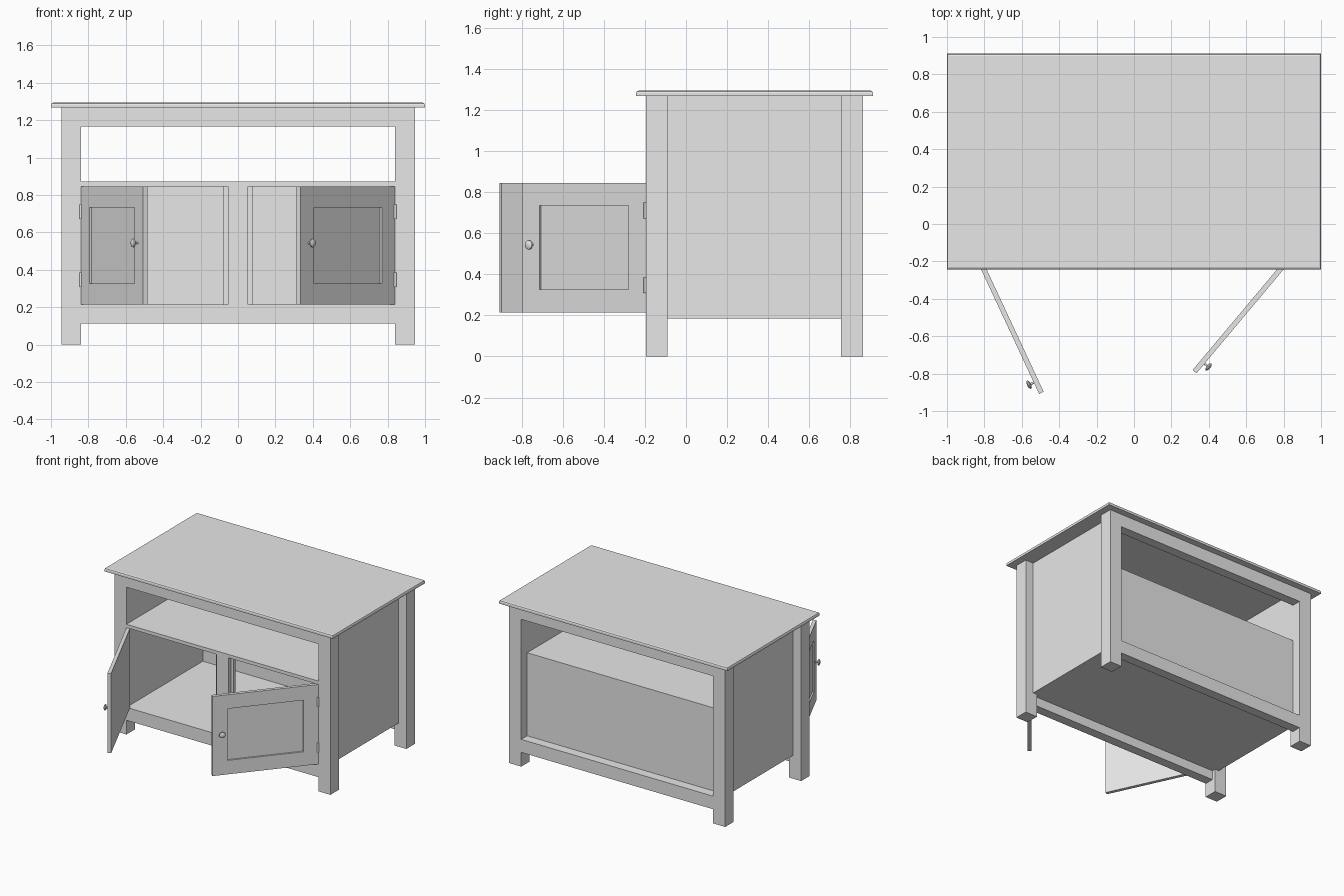
import bpy, bmesh, math
from mathutils import Matrix, Vector

cube = bpy.data.objects.get("Cube")
if cube:
    bpy.data.objects.remove(cube, do_unlink=True)

grey = bpy.data.materials.new("plain_grey")
grey.diffuse_color = (0.8, 0.8, 0.8, 1)
grey.use_nodes = True
grey.node_tree.nodes["Principled BSDF"].inputs["Base Color"].default_value = (0.8, 0.8, 0.8, 1)


def finish(name, bm, matrix=None):
    mesh = bpy.data.meshes.new(name)
    bmesh.ops.recalc_face_normals(bm, faces=bm.faces[:])
    bm.to_mesh(mesh)
    bm.free()
    mesh.materials.append(grey)
    obj = bpy.data.objects.new(name, mesh)
    bpy.context.collection.objects.link(obj)
    if matrix:
        obj.matrix_world = matrix
    return obj


def box_mesh(x, y, z):
    bm = bmesh.new()
    size = [b - a for a, b in (x, y, z)]
    centre = [(a + b) / 2 for a, b in (x, y, z)]
    bmesh.ops.create_cube(bm, size=1, matrix=Matrix.Translation(centre) @ Matrix.Diagonal((*size, 1)))
    return bm


def box(name, x, y, z):
    return finish(name, box_mesh(x, y, z))


def smooth(obj):
    bpy.ops.object.select_all(action="DESELECT")
    obj.select_set(True)
    bpy.context.view_layer.objects.active = obj
    bpy.ops.object.shade_smooth_by_angle(angle=math.radians(35))


# Main measurements
OUT, IN = 0.945, 0.84            # outer and inner leg faces in x
FRONT, BACK = -0.195, 0.86
LEG, RAIL = 0.105, 0.075
TOP = 1.267                      # underside of the table top
DOOR_LOW, DOOR_HIGH = 0.215, 0.845
DOOR_W, DOOR_T = 0.787, 0.027
PANEL_BACK = BACK - RAIL

# Table top with a chamfered upper edge
bm = box_mesh((-1, 1), (-0.243, 0.911), (TOP, 1.293))
rim = [e for e in bm.edges if all(v.co.z > 1.28 for v in e.verts)]
bmesh.ops.bevel(bm, geom=rim, offset=0.012, segments=2, profile=0.5, affect="EDGES")
finish("table_top", bm)

# Legs and recessed side panels
for side, s in (("left", 1), ("right", -1)):
    xs = sorted((s * IN, s * OUT))
    box(f"front_leg_{side}", xs, (FRONT, FRONT + LEG), (0, TOP))
    box(f"back_leg_{side}", xs, (BACK - LEG, BACK), (0, TOP))
    box(f"side_panel_{side}", sorted((s * IN, s * 0.875)),
        (FRONT + LEG, BACK - LEG), (0.185, TOP))

# Rails flush with the legs, front and back
for end, ys in (("front", (FRONT, FRONT + RAIL)), ("back", (PANEL_BACK, BACK))):
    box(f"{end}_top_rail", (-IN, IN), ys, (1.165, TOP))
    box(f"{end}_bottom_rail", (-IN, IN), ys, (0.112, DOOR_LOW))

# Cupboard floor, shelf, back panel
box("cupboard_floor", (-IN, IN), (FRONT + RAIL, PANEL_BACK), (0.185, DOOR_LOW))
box("shelf", (-IN, IN), (FRONT, PANEL_BACK), (DOOR_HIGH, 0.872))
box("back_panel", (-IN, IN), (PANEL_BACK - 0.025, PANEL_BACK), (DOOR_LOW, DOOR_HIGH))

# Centre stile and the wider door stop behind it
box("centre_stile", (-0.053, 0.053), (FRONT, FRONT + 0.03), (DOOR_LOW, DOOR_HIGH))
box("door_stop", (-0.078, 0.078), (FRONT + 0.03, FRONT + 0.055), (DOOR_LOW, DOOR_HIGH))

# Doors with a sunk panel, a turned knob and two hinges
KNOB = [(0.006, 0), (0.006, 0.018), (0.018, 0.02), (0.024, 0.026),
        (0.022, 0.032), (0.013, 0.037), (0, 0.039)]
for side, s, angle in (("left", 1, 50), ("right", -1, -65)):
    swing = Matrix.Translation((s * IN, FRONT, 0)) @ Matrix.Rotation(math.radians(angle), 4, "Z")

    bm = box_mesh(sorted((0, -s * DOOR_W)), (0, DOOR_T), (DOOR_LOW, DOOR_HIGH))
    bm.normal_update()
    face = [f for f in bm.faces if f.normal.y < -0.9]
    bmesh.ops.inset_region(bm, faces=face, thickness=0.157)
    bmesh.ops.inset_region(bm, faces=face, thickness=0.0003, depth=-0.012)
    finish(f"door_{side}", bm, swing)

    bm = bmesh.new()
    pts = [bm.verts.new((r, 0, h)) for r, h in KNOB]
    edges = [bm.edges.new(p) for p in zip(pts, pts[1:])]
    bmesh.ops.spin(bm, geom=pts + edges, cent=(0, 0, 0), axis=(0, 0, 1),
                   angle=math.tau, steps=20)
    bmesh.ops.remove_doubles(bm, verts=bm.verts[:], dist=0.0002)
    place = Matrix.Translation((-s * 0.72, 0, 0.543)) @ Matrix.Rotation(math.pi / 2, 4, "X")
    smooth(finish(f"knob_{side}", bm, swing @ place))

    for label, z in (("upper", 0.71), ("lower", 0.347)):
        bm = bmesh.new()
        bmesh.ops.create_cone(bm, cap_ends=True, segments=12, radius1=0.008,
                              radius2=0.008, depth=0.076)
        smooth(finish(f"{label}_hinge_{side}", bm,
                      Matrix.Translation((s * IN, FRONT - 0.003, z))))
